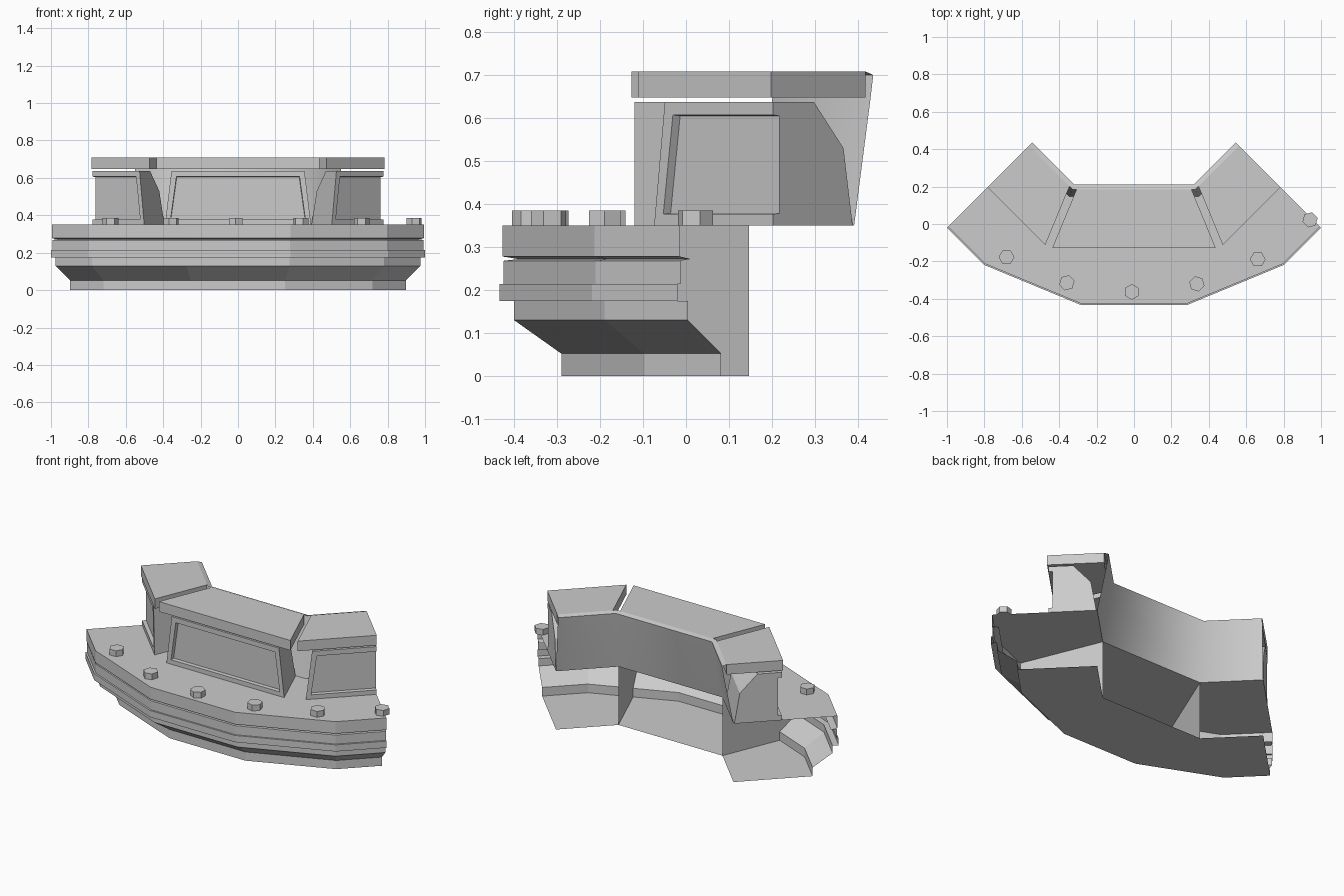
import bpy, bmesh, math
from mathutils import Matrix, Vector

if "Cube" in bpy.data.objects:
    bpy.data.objects.remove(bpy.data.objects["Cube"])

CY = 0.98                     # y of the ring centre; the model is a 90 degree slice
T = math.tan(math.radians(22.5))
OUT = [-45, -33.75, -11.25, 11.25, 33.75, 45]   # 16-sided outer ring
INN = [-45, -22.5, 22.5, 45]                    # 8-sided inner ring


def ring_pt(a, deg, z, n):
    """Point on an n-gon ring with apothem a."""
    step = 360 / n
    off = (deg + step / 2) % step - step / 2
    r = a / math.cos(math.radians(off))
    t = math.radians(deg)
    return Vector((r * math.sin(t), CY - r * math.cos(t), z))


def finish(bm, name, normals=True):
    if normals:
        bmesh.ops.recalc_face_normals(bm, faces=bm.faces[:])
    me = bpy.data.meshes.new(name)
    bm.to_mesh(me)
    bm.free()
    ob = bpy.data.objects.new(name, me)
    bpy.context.collection.objects.link(ob)
    return ob


def sweep(bm, profile, angles, n):
    """Sweep an (apothem, z) profile around the ring."""
    rows = [[bm.verts.new(ring_pt(a, d, z, n)) for d in angles] for a, z in profile]
    for r0, r1 in zip(rows, rows[1:]):
        for i in range(len(angles) - 1):
            bm.faces.new((r0[i], r0[i + 1], r1[i + 1], r1[i]))


def plate(bm, a_out, a_in, z):
    pts = [ring_pt(a_out, d, z, 16) for d in OUT]
    pts += [ring_pt(a_in, d, z, 8) for d in reversed(INN)]
    bm.faces.new([bm.verts.new(p) for p in pts])


def block(name, section, gap, side, panel=0):
    """Ring segment from an (apothem, z) section; side -1/0/1 = left half, whole, right half."""
    bm = bmesh.new()
    ends = []
    for s in (-1, 1):
        ends.append([bm.verts.new((s * (a * T - gap(z)), -a, z)) for a, z in section])
    n = len(section)
    for i in range(n):
        j = (i + 1) % n
        bm.faces.new((ends[0][i], ends[0][j], ends[1][j], ends[1][i]))
    bm.faces.new(ends[0])
    bm.faces.new(ends[1][::-1])
    bmesh.ops.recalc_face_normals(bm, faces=bm.faces[:])
    if panel:
        front = min(bm.faces, key=lambda f: f.calc_center_median().y)
        bmesh.ops.inset_region(bm, faces=[front], thickness=0.04)
        bmesh.ops.inset_region(bm, faces=[front], thickness=0.003, depth=-panel)
    if side:
        geom = bm.verts[:] + bm.edges[:] + bm.faces[:]
        bmesh.ops.bisect_plane(bm, geom=geom, plane_co=(0, 0, 0),
                               plane_no=(side, 0, 0), clear_outer=True)
        bmesh.ops.holes_fill(bm, edges=[e for e in bm.edges if e.is_boundary], sides=0)
    m = Matrix.Translation((0, CY, 0)) @ Matrix.Rotation(math.radians(45 * side), 4, 'Z')
    bmesh.ops.transform(bm, matrix=m, verts=bm.verts[:])
    return finish(bm, name)


# Stepped outer shell with floor and deck (open thin sheet)
shell = [(1.27, 0), (1.27, .052), (1.38, .13), (1.38, .174), (1.414, .174),
         (1.414, .214), (1.404, .214), (1.404, .268), (1.37, .272),
         (1.407, .278), (1.407, .35)]
bm = bmesh.new()
sweep(bm, shell, OUT, 16)
plate(bm, 1.27, .833, 0)
plate(bm, 1.407, .833, .35)
bmesh.ops.remove_doubles(bm, verts=bm.verts[:], dist=1e-4)
finish(bm, "base_shell")

# Radial ribs under the deck
for side, label in ((-1, "left"), (1, "right")):
    bm = bmesh.new()
    prof = [ring_pt(a, 22.5 * side, z, 16) for a, z in shell]
    prof += [ring_pt(.833, 22.5 * side, z, 8) for z in (.35, 0)]
    bm.faces.new([bm.verts.new(p) for p in prof])
    finish(bm, label + "_rib")

# Smooth leaning inner wall with a narrow top lip
bm = bmesh.new()
sweep(bm, [(.833, .35), (.78, .64), (.77, .70), (.795, .708)], INN, 8)
wall = finish(bm, "inner_wall")
bpy.ops.object.select_all(action='DESELECT')
wall.select_set(True)
bpy.context.view_layer.objects.active = wall
bpy.ops.object.shade_smooth_by_angle(angle=math.radians(50))

# Upper housings with recessed panels, and their caps
body = [(1.10, .35), (1.10, .637), (.965, .637), (.868, .53), (.838, .35)]
cap = [(1.107, .648), (1.107, .708), (.795, .708), (.795, .648)]
for side, label in ((-1, "left"), (0, "centre"), (1, "right")):
    block(label + "_housing", body, lambda z: .065 + .035 * (z - .35) / .287, side, .022)
    block(label + "_cap", cap, lambda z: .022, side)

# Hex bolts around the deck
for k in range(6):
    t = math.radians(-30.5 + 15 * k)
    bm = bmesh.new()
    bmesh.ops.create_cone(bm, cap_ends=True, segments=6, radius1=.042, radius2=.042, depth=.035)
    m = Matrix.Translation((1.343 * math.sin(t), CY - 1.343 * math.cos(t), .3675)) \
        @ Matrix.Rotation(t, 4, 'Z')
    bmesh.ops.transform(bm, matrix=m, verts=bm.verts[:])
    finish(bm, "bolt_%d" % (k + 1))
